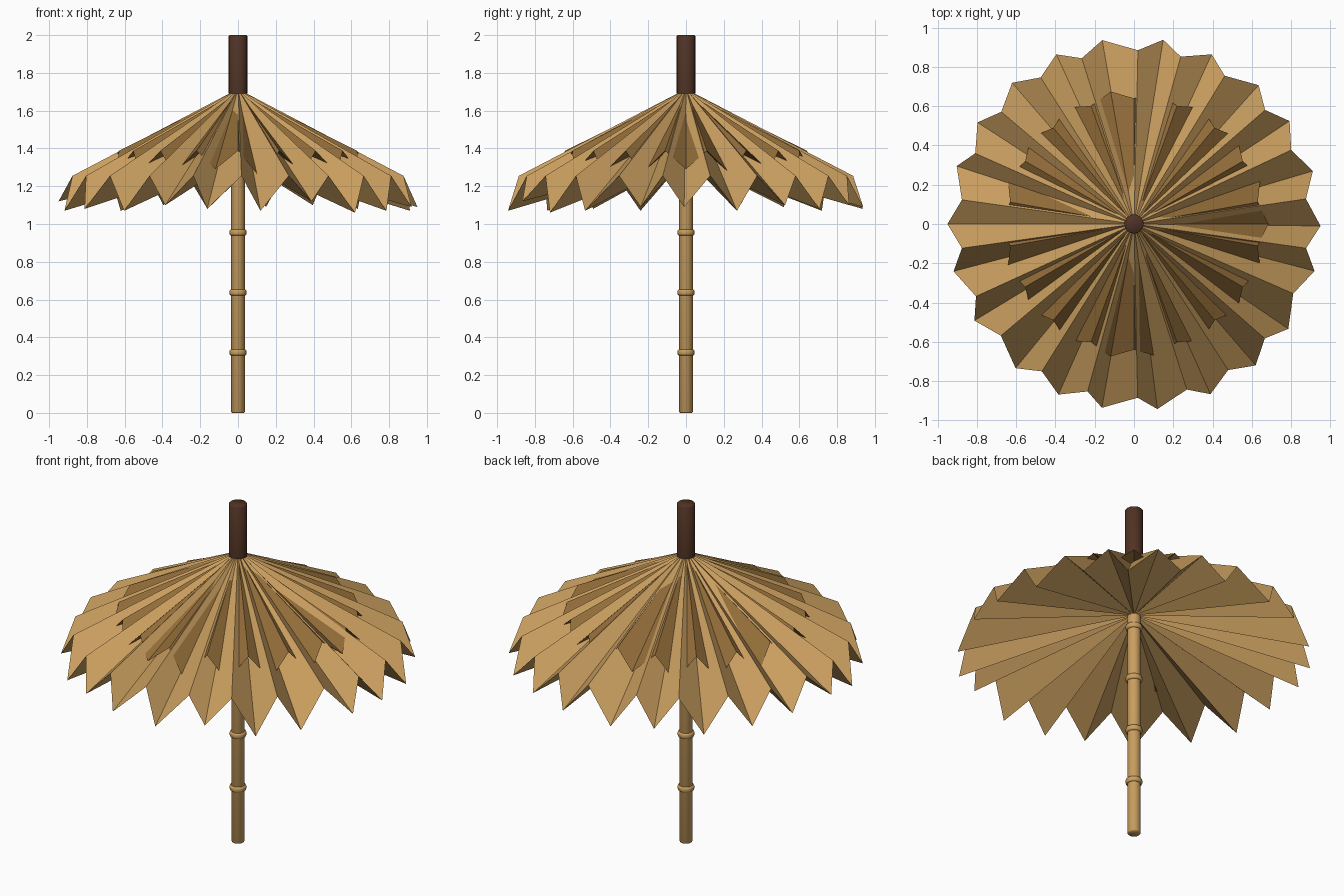
import bpy, bmesh
from math import radians, sin, cos

if "Cube" in bpy.data.objects:
    bpy.data.objects.remove(bpy.data.objects["Cube"])


def material(name, rgb):
    m = bpy.data.materials.new(name)
    m.diffuse_color = (*rgb, 1)
    m.use_nodes = True
    m.node_tree.nodes["Principled BSDF"].inputs["Base Color"].default_value = m.diffuse_color
    return m


STRAW = material("straw", (0.59, 0.345, 0.115))
DARK_STRAW = material("dark_straw", (0.285, 0.15, 0.04))
DARK_WOOD = material("dark_wood", (0.08, 0.032, 0.017))


def polar(r, deg, z):
    return (r * cos(radians(deg)), r * sin(radians(deg)), z)


def add_object(name, bm, mat, smooth_angle=0):
    mesh = bpy.data.meshes.new(name)
    bm.to_mesh(mesh)
    bm.free()
    mesh.materials.append(mat)
    ob = bpy.data.objects.new(name, mesh)
    bpy.context.collection.objects.link(ob)
    if smooth_angle:
        bpy.ops.object.select_all(action='DESELECT')
        ob.select_set(True)
        bpy.context.view_layer.objects.active = ob
        bpy.ops.object.shade_smooth_by_angle(angle=radians(smooth_angle))
    return ob


def lathe(name, profile, mat, sides=20, smooth_angle=60):
    """Closed turned shape from (radius, height) pairs, capped at both ends."""
    bm = bmesh.new()
    rings = [[bm.verts.new(polar(r, 360 * i / sides, z)) for i in range(sides)]
             for r, z in profile]
    for a, b in zip(rings, rings[1:]):
        for i in range(sides):
            j = (i + 1) % sides
            bm.faces.new((a[i], a[j], b[j], b[i]))
    bm.faces.new(rings[0][::-1])
    bm.faces.new(rings[-1])
    return add_object(name, bm, mat, smooth_angle)


def pleated_canopy(name, apex_z, under_z, pleats, tip_r, ridge_r, ridge_z, mat):
    """Closed pleated cone: drooping tips alternate with ridges, fanned from
    an upper apex and from a lower apex that closes the underside."""
    bm = bmesh.new()
    apex = bm.verts.new((0, 0, apex_z))
    under = bm.verts.new((0, 0, under_z))
    rim = []
    for tip_deg, tip_z, ridge_deg in pleats:
        rim.append(bm.verts.new(polar(tip_r, tip_deg, tip_z)))
        rim.append(bm.verts.new(polar(ridge_r, ridge_deg, ridge_z)))
    for a, b in zip(rim, rim[1:] + rim[:1]):
        bm.faces.new((apex, a, b))
        bm.faces.new((under, b, a))
    return add_object(name, bm, mat)


# Bamboo pole with its evenly spaced joints
lathe("pole", [(0.032, 0), (0.036, 0.006), (0.036, 1.70)], STRAW)
for n in range(4):
    z = 0.32 + 0.3175 * n
    lathe(f"pole_joint_{n + 1}",
          [(0.034, z - 0.016), (0.042, z - 0.014), (0.045, z - 0.007),
           (0.045, z + 0.007), (0.042, z + 0.014), (0.034, z + 0.016)], STRAW)

# Dark wooden finial
lathe("finial", [(0.049, 1.69), (0.049, 1.994), (0.044, 2.0)], DARK_WOOD)

# Main thatch: slightly uneven pleats as (tip angle, tip height, ridge angle)
outer_pleats = [
    (-0.6, 1.09, 8.3), (16.5, 1.07, 25.2), (33.5, 1.10, 41), (48.1, 1.08, 58.5),
    (65.4, 1.10, 74.4), (81.0, 1.09, 88.7), (99.8, 1.08, 107.5),
    (114.6, 1.10, 122.5), (130.8, 1.07, 139.8), (147.0, 1.09, 156),
    (161.9, 1.11, 172), (180.0, 1.12, 188), (194.7, 1.07, 204.6),
    (211.2, 1.08, 220), (230.6, 1.07, 238), (246.1, 1.10, 254.5),
    (260.1, 1.08, 271.2), (277.2, 1.07, 287.7), (294.2, 1.12, 302.8),
    (310.7, 1.06, 318.8), (325.8, 1.07, 336.4), (345.4, 1.09, 352)]
pleated_canopy("main_thatch", 1.715, 1.35, outer_pleats,
               0.95, 0.885, 1.255, STRAW)

# Second, shorter thatch layer showing through the pleats
uneven = {0: 1.29, 40: 1.285, 100: 1.29, 260: 1.29, 80: 1.245, 280: 1.245}
inner_pleats = [(a, uneven.get(a, 1.265), a + 10) for a in range(0, 360, 20)]
pleated_canopy("upper_thatch", 1.704, 1.45, inner_pleats,
               0.685, 0.64, 1.388, DARK_STRAW)
